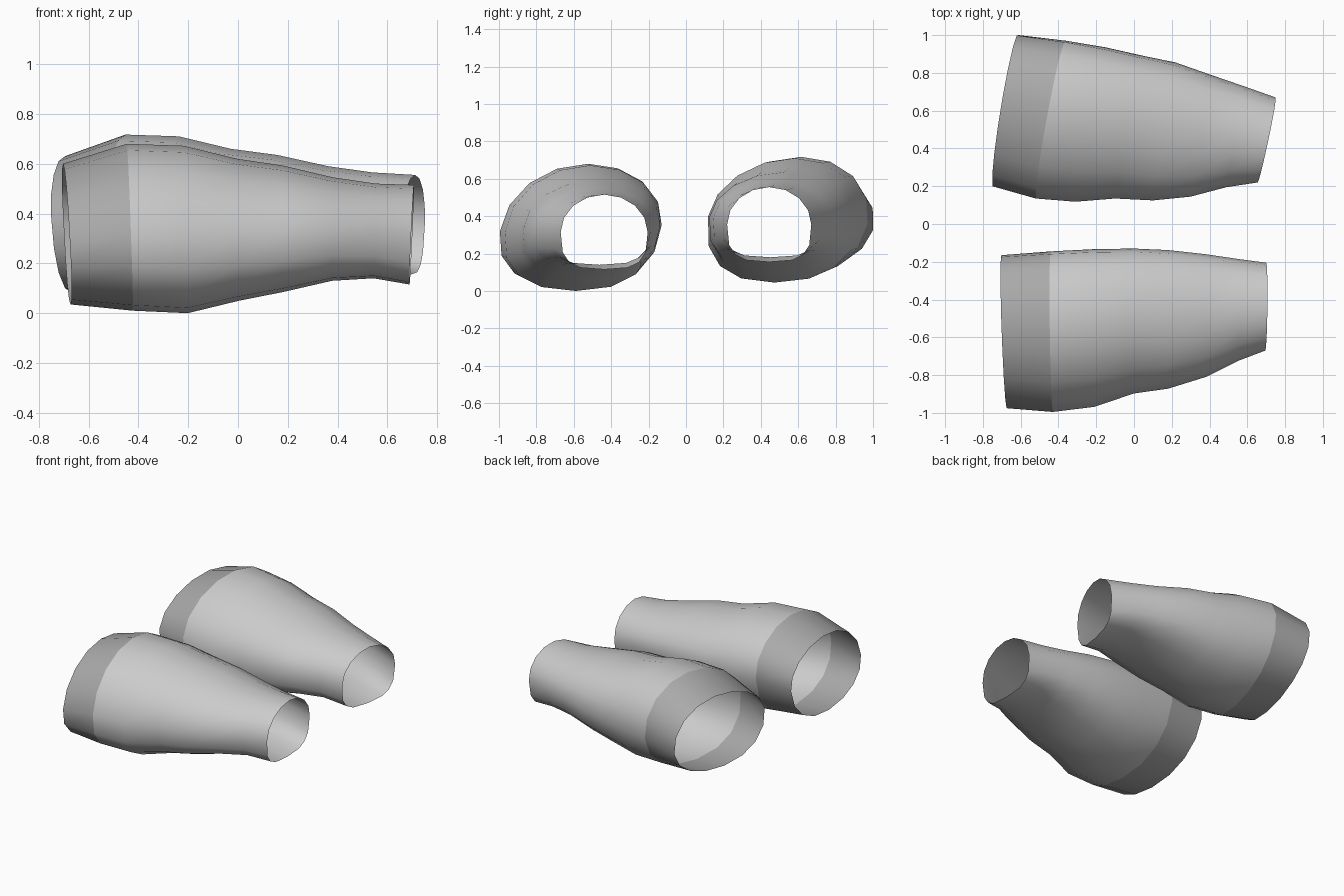
import bpy, bmesh, math

if "Cube" in bpy.data.objects:
    bpy.data.objects.remove(bpy.data.objects["Cube"])

SIDES = 16
# Rings from wide end to narrow end: x_inner, x_outer, y_inner, y_outer, z_bottom, z_top
FRONT = [(-.70, -.675, .165, .975, .035, .60), (-.44, -.43, .145, .995, .01, .68),
         (-.21, -.21, .133, .968, 0, .672), (0, 0, .13, .897, .05, .62),
         (.18, .18, .138, .872, .085, .593), (.38, .38, .16, .81, .13, .545),
         (.55, .55, .185, .725, .14, .52), (.70, .695, .205, .67, .115, .515)]
REAR = [(-.75, -.61, .20, 1.0, .08, .63), (-.52, -.36, .135, .97, .05, .717),
        (-.31, -.15, .118, .935, .045, .71), (-.10, .05, .135, .89, .09, .66),
        (.10, .22, .125, .855, .13, .635), (.30, .42, .145, .785, .17, .59),
        (.49, .58, .195, .73, .18, .565), (.655, .75, .22, .67, .155, .555)]

band_mat = bpy.data.materials.new("dark_grey_band")
band_mat.diffuse_color = (.4, .4, .4, 1)
band_mat.use_nodes = True
band_mat.node_tree.nodes["Principled BSDF"].inputs["Base Color"].default_value = band_mat.diffuse_color


def spow(v, p):
    return math.copysign(abs(v) ** p, v)


def ring(row, t, lean, side):
    """Skewed oval whose underside gets flatter towards the narrow end."""
    xi, xo, yi, yo, zb, zt = row
    pts = []
    for k in range(SIDES):
        a = 2 * math.pi * k / SIDES
        c, s = math.cos(a), math.sin(a)
        if s < -1e-6:
            p = 0.93 - .3 * t
            c, s = spow(c, p), spow(s, p)
        x = (xi + xo) / 2 + c * (xo - xi) / 2 - .015 * s * (1 - 1.6 * t)
        y = (yi + yo) / 2 + c * (yo - yi) / 2 + lean * (1 - t) * s
        z = (zb + zt) / 2 + s * (zt - zb) / 2 - .03 * c * (1 - t) * (1 - abs(s))
        pts.append((x, side * y, z))
    return pts


def tube(name, rings, side, mat=None):
    bm = bmesh.new()
    loops = [[bm.verts.new(p) for p in r] for r in rings]
    for a, b in zip(loops, loops[1:]):
        for k in range(SIDES):
            n = (k + 1) % SIDES
            f = [a[k], a[n], b[n], b[k]]
            bm.faces.new(f if side < 0 else f[::-1])
    # normals facing outwards
    bm.normal_update()
    f = next(iter(bm.faces))
    mid = sum((v.co for v in loops[0]), loops[0][0].co * 0) / SIDES
    if f.normal.dot(f.calc_center_median() - mid) < 0:
        bmesh.ops.reverse_faces(bm, faces=bm.faces[:])
    me = bpy.data.meshes.new(name)
    bm.to_mesh(me)
    bm.free()
    ob = bpy.data.objects.new(name, me)
    bpy.context.collection.objects.link(ob)
    if mat:
        me.materials.append(mat)
    bpy.ops.object.select_all(action='DESELECT')
    ob.select_set(True)
    bpy.context.view_layer.objects.active = ob
    bpy.ops.object.shade_smooth_by_angle(angle=math.radians(40))


# Two open forearm sleeves, each with a dark band around the wide end
for label, rows, lean, side in (("front", FRONT, -.055, -1), ("rear", REAR, .075, 1)):
    rings = [ring(r, i / (len(rows) - 1), lean, side) for i, r in enumerate(rows)]
    tube(label + "_sleeve_band", rings[:2], side, band_mat)
    tube(label + "_sleeve_body", rings[1:], side)
